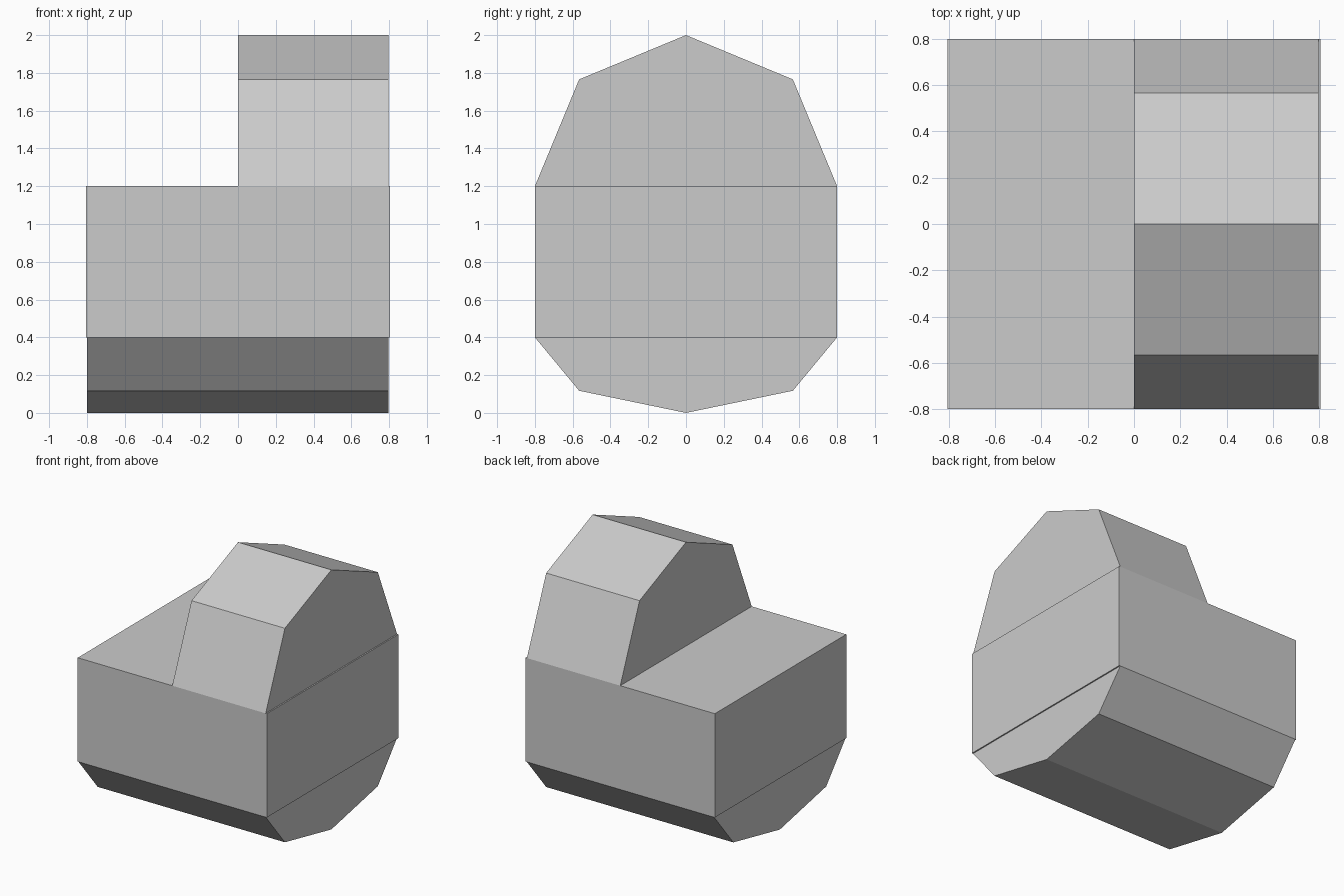
import bpy, bmesh
from math import cos, sin, pi

if "Cube" in bpy.data.objects:
    bpy.data.objects.remove(bpy.data.objects["Cube"])


def prism(name, profile, x0, x1):
    """Extrude a closed (y, z) profile along x from x0 to x1."""
    bm = bmesh.new()
    face = bm.faces.new([bm.verts.new((x0, y, z)) for y, z in profile])
    ext = bmesh.ops.extrude_face_region(bm, geom=[face], use_keep_orig=True)
    moved = [v for v in ext["geom"] if isinstance(v, bmesh.types.BMVert)]
    bmesh.ops.translate(bm, verts=moved, vec=(x1 - x0, 0, 0))
    bmesh.ops.recalc_face_normals(bm, faces=bm.faces)
    mesh = bpy.data.meshes.new(name)
    bm.to_mesh(mesh)
    bm.free()
    obj = bpy.data.objects.new(name, mesh)
    bpy.context.collection.objects.link(obj)
    return obj


def half_octagon(z, height):
    """Half of an eight-sided round, 1.6 wide; negative height points down."""
    return [(0.8 * cos(i * pi / 4), z + height * sin(i * pi / 4)) for i in range(5)]


# Middle block, slightly wider than the rounded parts
prism("body", [(-0.8, 0.4), (0.8, 0.4), (0.8, 1.2), (-0.8, 1.2)], -0.806, 0.806)

# Shallow rounded underside
prism("underside", half_octagon(0.4, -0.4), -0.8, 0.796)

# Tall rounded hood over the right half
prism("hood", half_octagon(1.2, 0.8), 0.0, 0.796)
